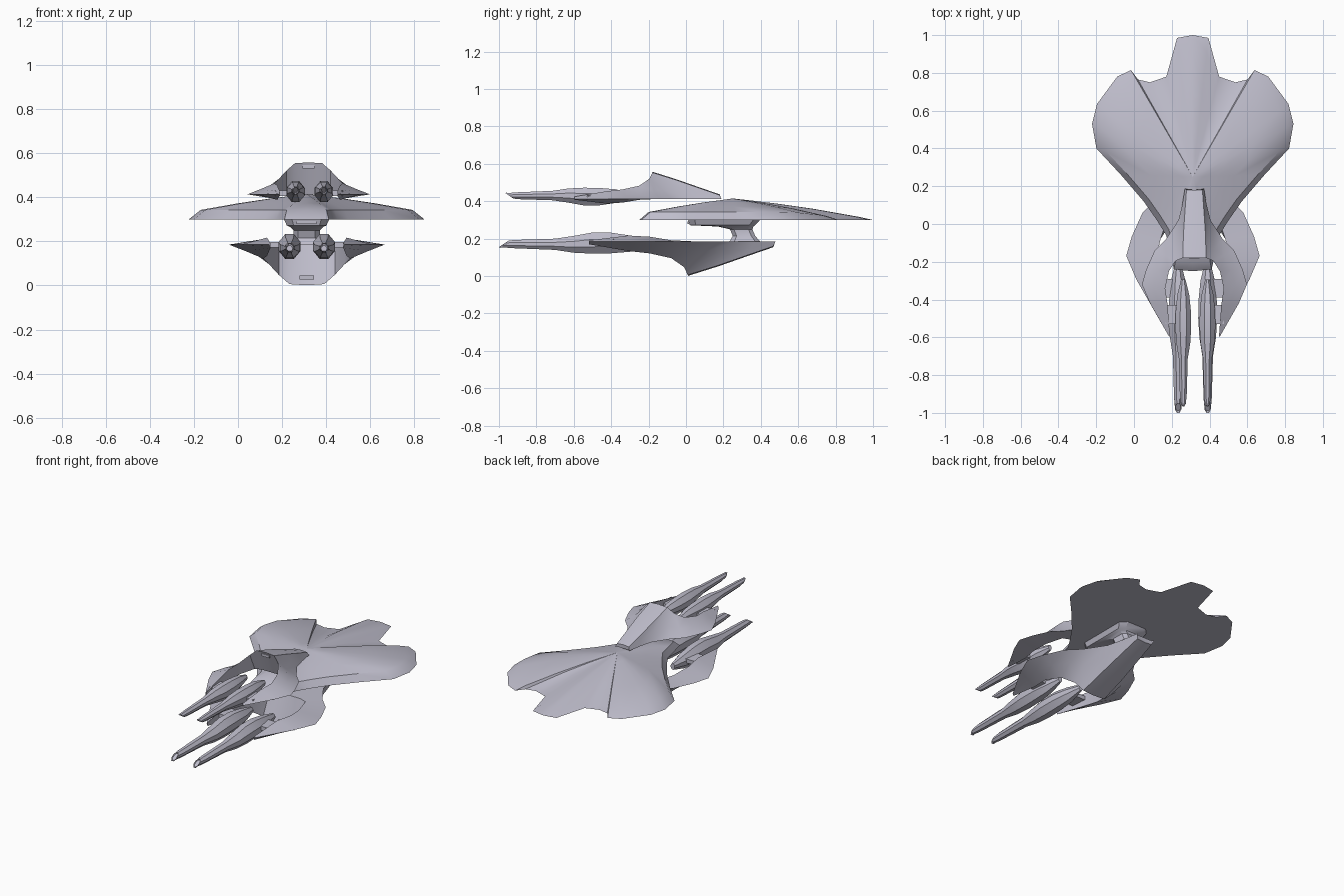
import bpy, bmesh, math

cube = bpy.data.objects.get("Cube")
if cube:
    bpy.data.objects.remove(cube)


def flat_colour(name, rgb):
    m = bpy.data.materials.new(name)
    m.use_nodes = True
    m.diffuse_color = (*rgb, 1)
    m.node_tree.nodes["Principled BSDF"].inputs["Base Color"].default_value = (*rgb, 1)
    return m


GREY = flat_colour("pale lavender grey", (0.52, 0.51, 0.6))


def finish(bm, name, loc, mirror=False, angle=32):
    """Mirror a half if asked, tidy it and make the object."""
    if mirror:
        bmesh.ops.mirror(bm, geom=bm.verts[:] + bm.edges[:] + bm.faces[:],
                         axis='X', merge_dist=0.0005)
    bmesh.ops.remove_doubles(bm, verts=bm.verts, dist=0.0002)
    bmesh.ops.recalc_face_normals(bm, faces=bm.faces)
    mesh = bpy.data.meshes.new(name)
    bm.to_mesh(mesh)
    bm.free()
    mesh.materials.append(GREY)
    ob = bpy.data.objects.new(name, mesh)
    ob.location = loc
    bpy.context.collection.objects.link(ob)
    bpy.ops.object.select_all(action='DESELECT')
    ob.select_set(True)
    bpy.context.view_layer.objects.active = ob
    bpy.ops.object.shade_smooth_by_angle(angle=math.radians(angle))
    return ob


def bridge(bm, a, b, closed=False):
    """Quads between two rows of vertices."""
    n = len(a)
    for i in range(n if closed else n - 1):
        j = (i + 1) % n
        bm.faces.new((a[i], a[j], b[j], b[i]))


def box(name, loc, size):
    bm = bmesh.new()
    bmesh.ops.create_cube(bm, size=1)
    bmesh.ops.scale(bm, vec=size, verts=bm.verts)
    return finish(bm, name, loc)


# Main hull: flat underside, domed top running from a hub out to the outline
# each outline point: half width, y, how thin the hull gets towards it
OUTLINE = [(0, -.25, 0), (.1, -.24, 0), (.12, -.15, 0), (.14, -.06, 0), (.19, .02, 0),
           (.26, .12, 0), (.38, .26, 0), (.51, .40, 0), (.533, .53, 0), (.507, .635, .1),
           (.4, .78, .6), (.327, .815, .8), (.29, .765, 1), (.226, .75, 1.2),
           (.14, .78, 1.1), (.083, .985, .9), (0, 1, .9)]
STEPS = [(.15, .91, .89), (.32, .81, .75), (.58, .63, .5), (.9, .37, .12), (1, 0, 0)]
HUB_Y, HULL_Z, RISE = .25, .30, .115


def build_hull():
    bm = bmesh.new()
    hub = bm.verts.new((0, HUB_Y, RISE))
    rings = []
    for t, thick, thin in STEPS:
        rings.append([bm.verts.new((x * t, HUB_Y + (y - HUB_Y) * t,
                                    RISE * (thick + (thin - thick) * k)))
                      for x, y, k in OUTLINE])
    for a, b in zip(rings[0], rings[0][1:]):
        bm.faces.new((hub, a, b))
    for a, b in zip(rings, rings[1:]):
        bridge(bm, a, b)
    bm.faces.new(rings[-1])
    finish(bm, "main_hull", (.311, 0, HULL_Z), mirror=True)


build_hull()

# Crescent wing: outer edge and raised rim, from the tail to the prong tip
OUTER = [(.05, .19), (.065, .1), (.085, .02), (.15, -.08), (.21, -.14),
         (.255, -.24), (.278, -.32), (.235, -.42), (.135, -.595)]
RIM = [(.042, .18, .02), (.05, .07, .058), (.058, -.05, .1), (.062, -.18, .141),
       (.1, -.195, .108), (.135, -.25, .07), (.155, -.34, .05),
       (.142, -.43, .04), (.13, -.595, .012)]
UNDER = [0, 0, 0, 0, 0, -.005, -.02, -.025, -.005]
CORE = 4


def build_crescent(name, loc, size, flip):
    bm = bmesh.new()
    outer, mid, rim, base, top, keel = [], [], [], [], [], []
    for i, ((ox, oy), (rx, ry, rz)) in enumerate(zip(OUTER, RIM)):
        sag = .36 if 2 < i < 6 else .48
        outer.append(bm.verts.new((ox, oy, 0)))
        mid.append(bm.verts.new(((ox + rx) / 2, (oy + ry) / 2, rz * sag)))
        rim.append(bm.verts.new((rx, ry, rz)))
        # the front face is scooped back below the rim
        back = .05 if i in (3, 4) else 0
        base.append(bm.verts.new((rx, ry + back, UNDER[i])))
        if i < CORE:
            top.append(bm.verts.new((0, ry, rz + .004)))
            keel.append(bm.verts.new((0, ry + back, 0)))
    bridge(bm, outer, mid)
    bridge(bm, mid, rim)
    bridge(bm, base, outer)
    bridge(bm, rim[CORE - 1:], base[CORE - 1:])
    bridge(bm, rim[:CORE], top)
    bridge(bm, base[:CORE], keel)
    last = CORE - 1
    bm.faces.new((rim[last], top[last], keel[last], base[last]))
    bm.faces.new((outer[0], mid[0], rim[0], top[0], keel[0], base[0]))
    bm.faces.new((outer[-1], mid[-1], rim[-1], base[-1]))
    bmesh.ops.scale(bm, vec=(size, size, -size if flip else size), verts=bm.verts)
    finish(bm, name, loc, mirror=True, angle=38)


build_crescent("upper_crescent", (.32, 0, .413), 1, False)
build_crescent("lower_crescent", (.312, .238, .185), 1.27, True)

# Neck joining the lower crescent to the hull: z, front y, back y, half width
NECK = [(.18, .23, .40, .075), (.215, .25, .37, .06), (.25, .235, .355, .06),
        (.265, .17, .36, .075), (.272, .02, .37, .09), (.305, .01, .40, .105)]
bm = bmesh.new()
levels = []
for z, y0, y1, w in NECK:
    c = w * .35
    half = [(w - c, y0), (w, y0 + c), (w, y1 - c), (w - c, y1)]
    loop = half + [(-x, y) for x, y in reversed(half)]
    levels.append([bm.verts.new((x, y, z)) for x, y in loop])
for a, b in zip(levels, levels[1:]):
    bridge(bm, a, b, closed=True)
bm.faces.new(levels[0])
bm.faces.new(levels[-1])
finish(bm, "neck", (.311, 0, 0))

# Forward pods: distance from tip, depth below, height above, half width
POD = [(0, .03, .004, .016), (.08, .036, .008, .022), (.3, .045, .015, .028),
       (.4, .06, .03, .044), (.5, .065, .048, .05), (.6, .063, .047, .048),
       (.7, .055, .032, .038), (.8, .03, .01, .014)]


def build_pod(name, loc, size, flip):
    bm = bmesh.new()
    rings = []
    for d, low, high, w in POD:
        centre, h = (high - low) / 2, (high + low) / 2
        ring = []
        for sx, sz in [(.4, 1), (1, .35), (1, -.35), (.4, -1),
                       (-.4, -1), (-1, -.35), (-1, .35), (-.4, 1)]:
            rake = (sz + 1) * .025 if d == 0 else 0
            ring.append(bm.verts.new((sx * w, d + rake, centre + sz * h)))
        rings.append(ring)
    for a, b in zip(rings, rings[1:]):
        bridge(bm, a, b, closed=True)
    muzzle = bm.faces.new(rings[0])
    bm.faces.new(rings[-1])
    # hollow muzzle
    bmesh.ops.recalc_face_normals(bm, faces=bm.faces)
    bmesh.ops.inset_region(bm, faces=[muzzle], thickness=.003, depth=-.008)
    bmesh.ops.scale(bm, vec=(size, size, -size if flip else size), verts=bm.verts)
    finish(bm, name, loc, angle=25)


for side, s in (("left", 1), ("right", -1)):
    build_pod("lower_pod_" + side, (.312 + s * .078, -1, .185), 1, False)
    build_pod("upper_pod_" + side, (.325 + s * .064, -.965, .418), .84, True)
    # struts from the pods to the prongs
    box("lower_strut_" + side, (.312 + s * .15, -.34, .185), (.11, .1, .025))
    box("upper_strut_" + side, (.322 + s * .11, -.48, .418), (.09, .1, .025))

# Thin window plates on the front faces
box("upper_window", (.32, -.178, .537), (.055, .008, .016))
box("lower_window", (.312, .012, .035), (.065, .008, .018))
box("neck_window", (.311, .012, .285), (.09, .008, .012))
